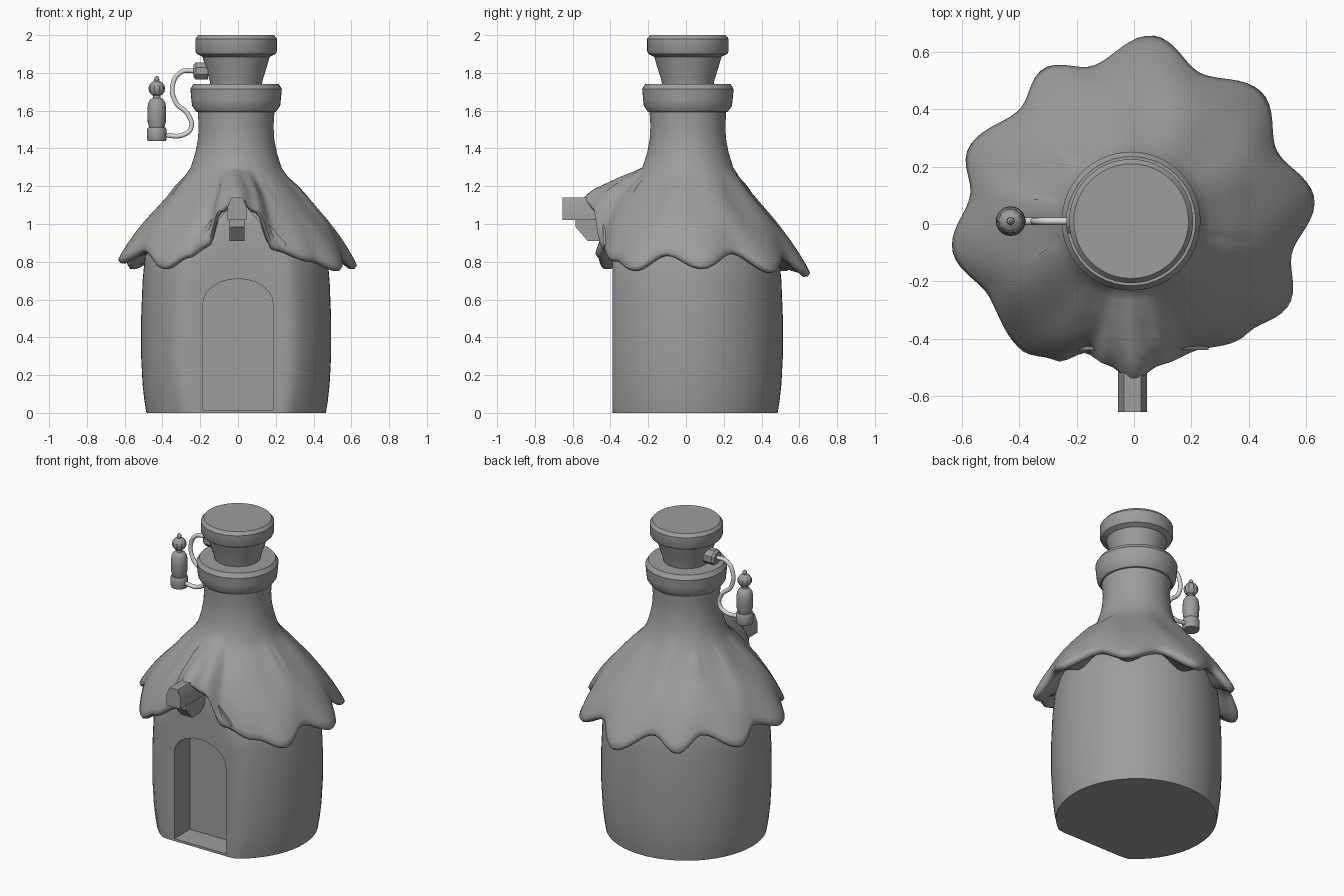
import bpy, bmesh, math
from mathutils import Vector

if "Cube" in bpy.data.objects:
    bpy.data.objects.remove(bpy.data.objects["Cube"])


def material(name, value):
    m = bpy.data.materials.new(name)
    m.use_nodes = True
    m.diffuse_color = (value, value, value, 1)
    m.node_tree.nodes["Principled BSDF"].inputs["Base Color"].default_value = m.diffuse_color
    return m


GREY = material("mid grey", 0.34)
PALE = material("pale grey", 0.7)
CX, CY = -0.01, 0.01      # axis of the bottle


def finish(name, bm, mat=GREY, angle=40):
    bmesh.ops.recalc_face_normals(bm, faces=bm.faces)
    mesh = bpy.data.meshes.new(name)
    bm.to_mesh(mesh)
    bm.free()
    ob = bpy.data.objects.new(name, mesh)
    bpy.context.collection.objects.link(ob)
    mesh.materials.append(mat)
    smooth(ob, angle)
    return ob


def smooth(ob, angle):
    bpy.ops.object.select_all(action='DESELECT')
    ob.select_set(True)
    bpy.context.view_layer.objects.active = ob
    bpy.ops.object.shade_smooth_by_angle(angle=math.radians(angle))


def skin(rings, caps=True):
    """Join equal rings of points into a tube."""
    bm = bmesh.new()
    rows = [[bm.verts.new(p) for p in ring] for ring in rings]
    n = len(rows[0])
    for a, b in zip(rows, rows[1:]):
        for i in range(n):
            j = (i + 1) % n
            bm.faces.new((a[i], a[j], b[j], b[i]))
    if caps:
        bm.faces.new(rows[0])
        bm.faces.new(rows[-1])
    return bm


def lathe(name, profile, centre=(CX, CY), n=48, angle=40, flat=None):
    rings = []
    for r, z in profile:
        ring = []
        for i in range(n):
            a = math.tau * i / n
            y = centre[1] + r * math.sin(a)
            ring.append((centre[0] + r * math.cos(a), y if flat is None else max(y, flat), z))
        rings.append(ring)
    return finish(name, skin(rings), angle=angle)


def prism_y(name, outline, y0, y1, angle=30):
    """Extrude an x-z outline along y."""
    return finish(name, skin([[(x, y, z) for x, z in outline] for y in (y0, y1)]), angle=angle)


def arch(half, base, spring, top, n=12):
    pts = [(half, base)]
    for i in range(n + 1):
        a = math.pi * i / n
        pts.append((half * math.cos(a), spring + (top - spring) * math.sin(a)))
    return pts + [(-half, base)]


# Rounded body with a flat front and a recessed doorway
body = lathe("body", [(.475, 0), (.485, .06), (.495, .15), (.503, .3), (.503, .5), (.495, .7),
                      (.48, .86), (.42, 1.0), (.39, 1.07), (.2, 1.2)], n=64, flat=-.39)
cutter = prism_y("doorway_cutter", arch(.185, .015, .58, .71), -.6, -.23)
cutter.hide_render = True
cut = body.modifiers.new("doorway", 'BOOLEAN')
cut.object = cutter
cut.solver = 'EXACT'
bpy.context.view_layer.objects.active = body
bpy.ops.object.modifier_apply(modifier="doorway")
bpy.data.objects.remove(cutter)
smooth(body, 50)

# Scalloped roof edge: angle, radius and height at each lobe and notch
EDGE = [(-66, .49, .88), (-44, .55, .82), (-27, .61, .77), (-11, .56, .85), (8, .635, .78),
        (27, .56, .86), (46, .64, .76), (66, .575, .84), (84, .66, .74), (105, .57, .85),
        (120, .627, .77), (135, .565, .86), (156, .635, .78), (170, .58, .86), (188, .64, .81),
        (207, .565, .87), (228, .59, .78), (240, .55, .84), (250, .48, .9), (259, .5, 1.08),
        (270, .54, 1.14), (281, .5, 1.08), (294, .49, .88)]


def edge(deg):
    for (a, r, z), (b, s, w) in zip(EDGE, EDGE[1:]):
        if a <= deg <= b:
            k = (1 - math.cos(math.pi * (deg - a) / (b - a))) / 2
            return r + (s - r) * k, z + (w - z) * k


# Neck flaring into the roof, with a thick rolled lip
SEGS = 144
SLOPE = [(0, 0), (.1, .11), (.24, .22), (.38, .34), (.52, .46), (.65, .57), (.78, .7),
         (.88, .82), (.96, .93), (1, 1)]
degs = [-66 + 360 * i / SEGS for i in range(SEGS)]
rings = []


def ring(rule):
    pts = []
    for d in degs:
        r, z = rule(d, *edge(d))
        a = math.radians(d)
        pts.append((r * math.cos(a) + CX * (z > 1.2), r * math.sin(a) + CY * (z > 1.2), z))
    rings.append(pts)


for nr, nz in [(.205, 1.62), (.198, 1.52), (.202, 1.45), (.215, 1.38)]:
    ring(lambda d, r, z: (nr, nz))
for f, g in SLOPE:
    ring(lambda d, r, z: (.24 + (.6 + (r - .6) * f - .24) * f, 1.3 + (z - 1.3) * g))
for inset, drop in [(.012, .018), (.035, .02), (.055, 0)]:
    ring(lambda d, r, z: (r - inset, z - drop))
ring(lambda d, r, z: (.36 if 240 < d < 300 else .46, z + .04))
finish("roof", skin(rings, caps=False), angle=70)

# Bottle collar and stopper
lathe("collar", [(.19, 1.59), (.212, 1.595), (.233, 1.625), (.237, 1.66), (.242, 1.715),
                 (.225, 1.742), (.13, 1.742)], angle=35)
lathe("stopper", [(.135, 1.73), (.14, 1.76), (.165, 1.84), (.178, 1.885), (.208, 1.9),
                  (.216, 1.915), (.216, 1.98), (.2, 2.0)], angle=30)

# Spout under the hood, with its bracket and slanted braces
spout = [(-.055, 1.02), (.045, 1.02), (.045, 1.09), (.025, 1.14), (-.035, 1.14), (-.055, 1.09)]
prism_y("spout", spout, -.655, -.38)
bracket = [(-.585, 1.03), (-.585, .985), (-.52, .91), (-.44, .91), (-.38, .96), (-.38, 1.03)]
finish("spout_bracket", skin([[(x, y, z) for y, z in bracket] for x in (-.045, .035)]), angle=30)
for side, label in ((-1, "right"), (1, "left")):
    brace = [(side * .05, 1.08), (side * .08, 1.09), (side * .26, .89), (side * .24, .87)]
    prism_y(label + "_brace", brace, -.44, -.38)

# Tap handle beside the neck
HX = -.43
lathe("handle_base", [(.048, 1.44), (.052, 1.45), (.052, 1.5), (.046, 1.512)], (HX, CY), 20, 35)
lathe("handle_grip", [(.04, 1.51), (.048, 1.54), (.05, 1.6), (.046, 1.64), (.034, 1.66),
                      (.02, 1.668), (.018, 1.69)], (HX, CY), 20, 45)
lathe("handle_ball", [(.044 * math.sin(math.pi * i / 8), 1.717 - .042 * math.cos(math.pi * i / 8))
                      for i in range(1, 8)], (HX, CY), 10, 20)
lathe("handle_finial", [(.008, 1.75), (.014, 1.762), (.012, 1.776), (.004, 1.783)], (HX, CY), 10)

# Flange on the stopper
flange = [[(x, CY + r * math.cos(math.tau * (i + .5) / 8), 1.81 + r * math.sin(math.tau * (i + .5) / 8))
           for i in range(8)] for x, r in ((-.235, .036), (-.222, .05), (-.16, .05))]
finish("flange", skin(flange), angle=25)

# Curved pipe from flange to handle
curve = bpy.data.curves.new("pipe", 'CURVE')
curve.dimensions = '3D'
curve.bevel_depth = .013
curve.bevel_resolution = 3
curve.use_fill_caps = True
path = [(-.22, 1.81), (-.3, 1.805), (-.345, 1.74), (-.33, 1.645), (-.265, 1.58),
        (-.248, 1.51), (-.29, 1.472), (-.4, 1.472)]
spline = curve.splines.new('BEZIER')
spline.bezier_points.add(len(path) - 1)
for point, (x, z) in zip(spline.bezier_points, path):
    point.co = Vector((x, CY, z))
    point.handle_left_type = point.handle_right_type = 'AUTO'
curve.materials.append(PALE)
bpy.context.collection.objects.link(bpy.data.objects.new("pipe", curve))
